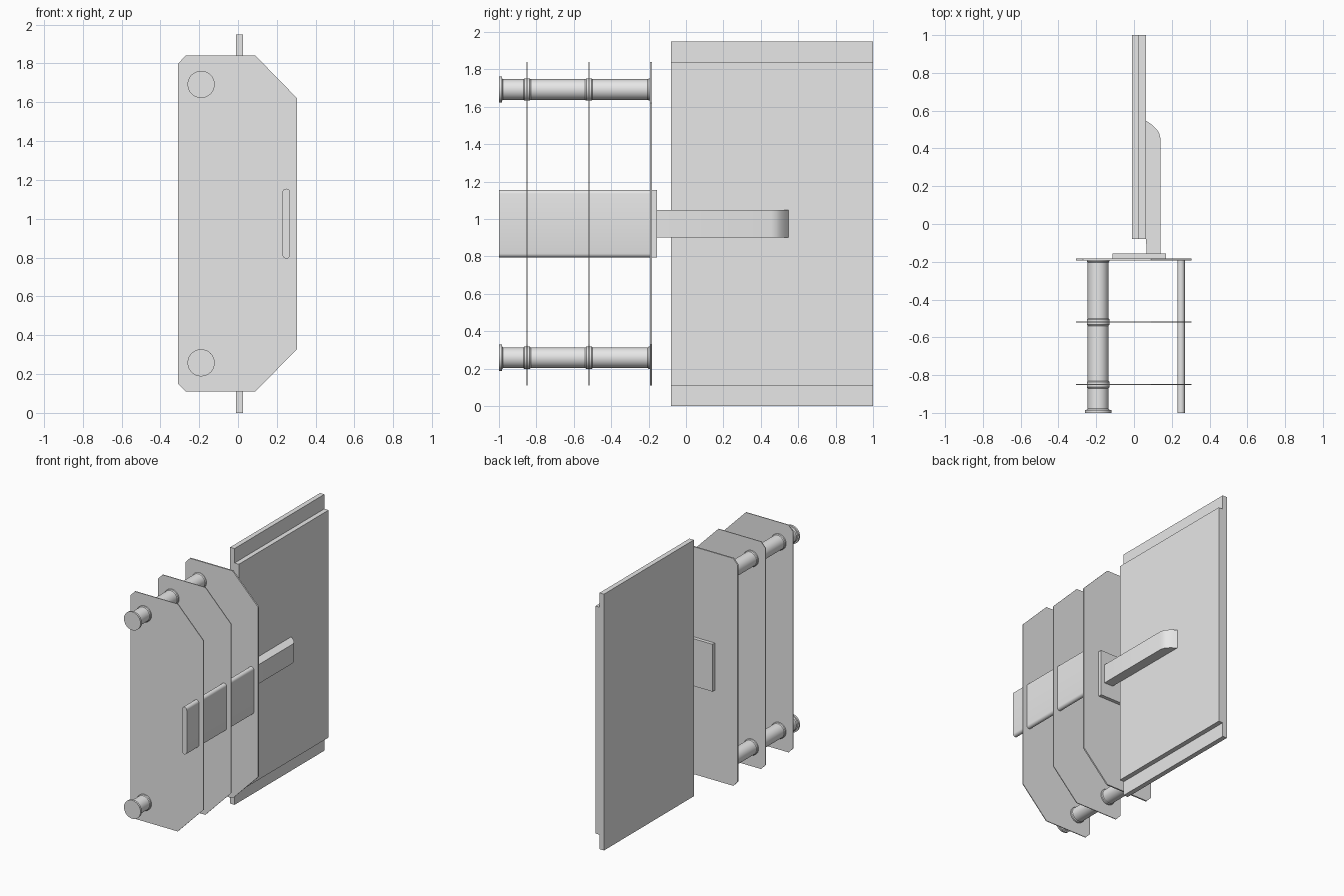
import bpy, bmesh, math
from mathutils import Vector

cube = bpy.data.objects.get("Cube")
if cube:
    bpy.data.objects.remove(cube, do_unlink=True)

GREY = (0.8, 0.8, 0.8, 1)
grey = bpy.data.materials.new("plain grey")
grey.use_nodes = True
grey.diffuse_color = GREY
grey.node_tree.nodes["Principled BSDF"].inputs["Base Color"].default_value = GREY


def finish(name, bm, smooth=False):
    bmesh.ops.recalc_face_normals(bm, faces=bm.faces)
    mesh = bpy.data.meshes.new(name)
    bm.to_mesh(mesh)
    bm.free()
    mesh.materials.append(grey)
    obj = bpy.data.objects.new(name, mesh)
    bpy.context.collection.objects.link(obj)
    if smooth:
        bpy.ops.object.select_all(action='DESELECT')
        obj.select_set(True)
        bpy.context.view_layer.objects.active = obj
        bpy.ops.object.shade_smooth_by_angle(angle=math.radians(35))
    return obj


def prism(name, points, offset, smooth=False):
    """Extrude a closed outline of 3D points along an offset."""
    bm = bmesh.new()
    face = bm.faces.new([bm.verts.new(p) for p in points])
    result = bmesh.ops.extrude_face_region(bm, geom=[face], use_keep_orig=True)
    verts = [v for v in result["geom"] if isinstance(v, bmesh.types.BMVert)]
    bmesh.ops.translate(bm, verts=verts, vec=Vector(offset))
    return finish(name, bm, smooth)


def box(name, x, y, z):
    pts = [(x[0], y[0], z[0]), (x[1], y[0], z[0]), (x[1], y[0], z[1]), (x[0], y[0], z[1])]
    return prism(name, pts, (0, y[1] - y[0], 0))


def lathe(name, profile, x, z, sides=32):
    """Turn (y, radius) points around an axis parallel to y, with closed ends."""
    bm = bmesh.new()
    rings = []
    for y, r in profile:
        angles = [2 * math.pi * i / sides for i in range(sides)]
        rings.append([bm.verts.new((x + r * math.cos(a), y, z + r * math.sin(a))) for a in angles])
    for a, b in zip(rings, rings[1:]):
        for i in range(sides):
            j = (i + 1) % sides
            bm.faces.new((a[i], a[j], b[j], b[i]))
    bm.faces.new(rings[0])
    bm.faces.new(rings[-1])
    return finish(name, bm, True)


MID = 0.975  # height of the mirror plane

# Stepped board
box("board_core", (-0.01, 0.027), (-0.08, 1.0), (0, 1.95))
box("board_facing", (0.027, 0.063), (-0.08, 1.0), (0.11, 1.84))

# Three chamfered plates
half = [(0.305, 0.645), (0.09, 0.865), (-0.27, 0.865), (-0.308, 0.825)]
outline = half + [(x, -h) for x, h in reversed(half)]
plates = (("front_plate", -0.853, 0.006), ("middle_plate", -0.522, 0.006),
          ("rear_plate", -0.193, 0.011))
for name, y, thick in plates:
    prism(name, [(x, y, MID + h) for x, h in outline], (0, thick, 0))

# Round rods with end caps and collars at the plates
profile = [(-1.0, 0.07), (-0.985, 0.07), (-0.984, 0.061), (-0.978, 0.055)]
for c in (-0.85, -0.519):
    profile += [(c - 0.02, 0.055), (c - 0.014, 0.06), (c + 0.014, 0.06), (c + 0.02, 0.055)]
profile += [(-0.205, 0.055), (-0.198, 0.06), (-0.184, 0.06)]
for name, side in (("upper_rod", 1), ("lower_rod", -1)):
    lathe(name, profile, -0.19, MID + side * 0.717)

# Flat bar with rounded edges
r, h = 0.02, 0.16
bar = []
for i in range(18):
    side = 1 if i < 9 else -1
    a = math.pi * (i if i < 9 else i - 1) / 8
    bar.append((0.249 + r * math.cos(a), -1.0, MID + side * h + r * math.sin(a)))
prism("flat_bar", bar, (0, 0.815, 0), True)

# Mounting pad and curved-end arm
box("mounting_pad", (-0.115, 0.17), (-0.184, -0.155), (0.795, 1.155))
arm = [(0.065, -0.157), (0.14, -0.157), (0.14, 0.455)]
arm += [(0.14 - 0.077 * t ** 1.5, 0.455 + 0.092 * t ** 0.75) for t in (0.2, 0.4, 0.6, 0.8, 1)]
prism("arm", [(x, y, 0.902) for x, y in arm], (0, 0, 0.146), True)
